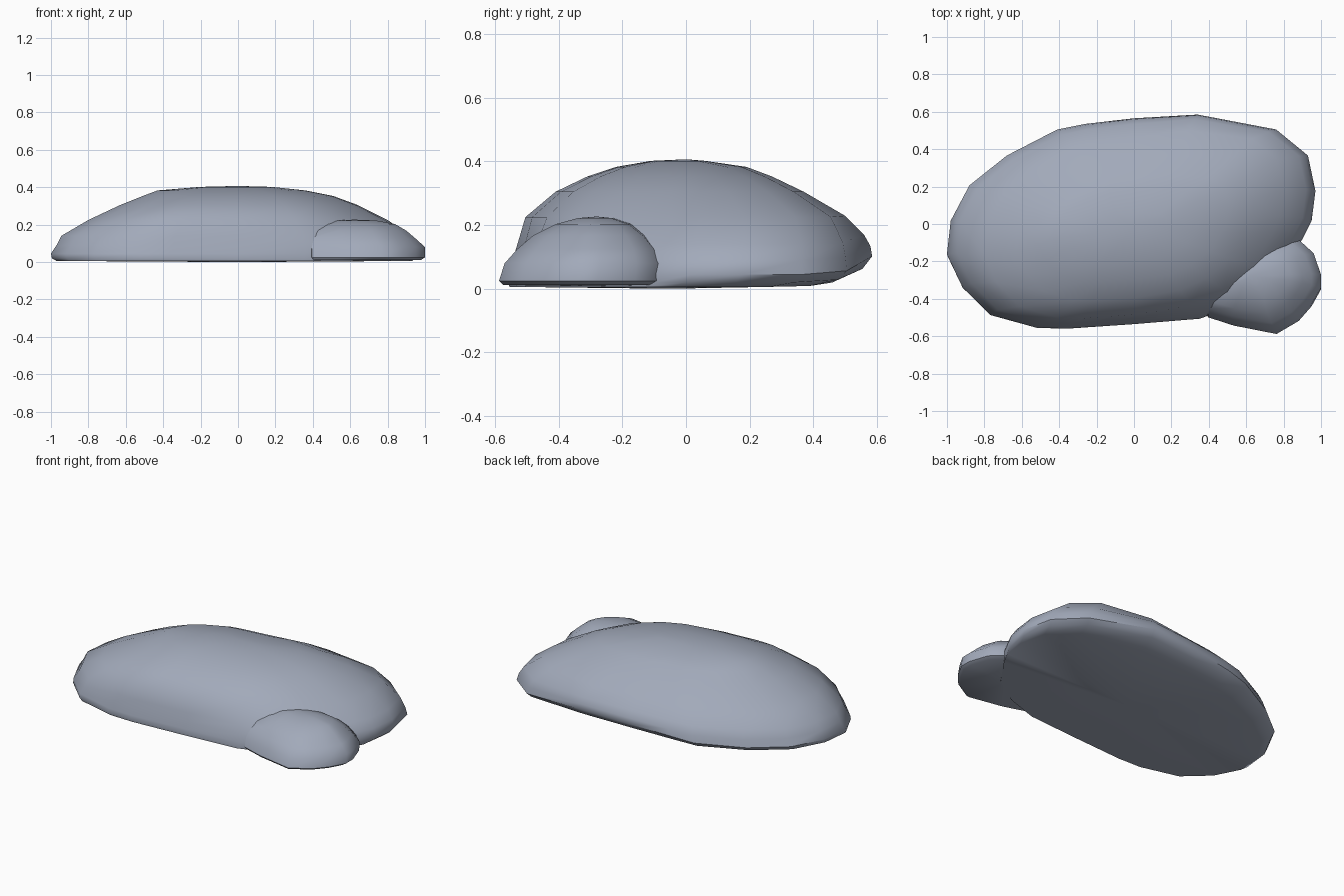
import bpy, bmesh, math

if "Cube" in bpy.data.objects:
    bpy.data.objects.remove(bpy.data.objects["Cube"])

stone = bpy.data.materials.new("blue_grey_stone")
stone.diffuse_color = (0.36, 0.40, 0.49, 1)
stone.use_nodes = True
stone.node_tree.nodes["Principled BSDF"].inputs["Base Color"].default_value = stone.diffuse_color


def boulder(name, outline, rings, base, peak, twist=0.0, lift=0.0):
    """Loft a plan outline through levels (x0, x1, y0, y1, z); close at base and peak.
    twist skews the right of the upper levels back, lift raises the rim at the back."""
    bm = bmesh.new()
    loops = []
    back = max(y for x, y in outline)
    for x0, x1, y0, y1, z in rings:
        skew = twist * max(0, min(1, (z - 0.1) / 0.15))
        pts = [(x, y + skew * max(0, x)) for x, y in outline]
        xs, ys = zip(*pts)
        loop = []
        for (x, y), (_, plan_y) in zip(pts, outline):
            w = max(0, 1 - (back - plan_y) / 0.1)
            fade = min(1, z / 0.03) * max(0, 1 - z / 0.24)
            loop.append(bm.verts.new((
                x0 + (x - min(xs)) / (max(xs) - min(xs)) * (x1 - x0),
                y0 + (y - min(ys)) / (max(ys) - min(ys)) * (y1 - y0),
                z + lift * w * fade)))
        loops.append(loop)
    n = len(outline)
    for a, b in zip(loops, loops[1:]):
        for i in range(n):
            j = (i + 1) % n
            bm.faces.new((a[i], a[j], b[j], b[i]))
    low, top = bm.verts.new(base), bm.verts.new(peak)
    for i in range(n):
        j = (i + 1) % n
        bm.faces.new((low, loops[0][j], loops[0][i]))
        bm.faces.new((top, loops[-1][i], loops[-1][j]))
    bmesh.ops.recalc_face_normals(bm, faces=bm.faces)
    mesh = bpy.data.meshes.new(name)
    bm.to_mesh(mesh)
    bm.free()
    mesh.materials.append(stone)
    ob = bpy.data.objects.new(name, mesh)
    bpy.context.collection.objects.link(ob)
    bpy.ops.object.select_all(action='DESELECT')
    ob.select_set(True)
    bpy.context.view_layer.objects.active = ob
    bpy.ops.object.shade_smooth_by_angle(angle=math.radians(48))


# Large flat-bottomed boulder
boulder("large_boulder",
        [(-1, -.16), (-.92, -.33), (-.77, -.48), (-.52, -.55), (-.36, -.555),
         (0, -.53), (.36, -.50), (.58, -.42), (.77, -.28), (.90, -.08),
         (.95, .02), (.97, .18), (.93, .37), (.76, .51), (.34, .59), (0, .57),
         (-.26, .54), (-.41, .51), (-.68, .37), (-.88, .21), (-.98, .02)],
        [(-.97, .93, -.555, .46, .006),
         (-.995, .955, -.56, .555, .02),
         (-1.0, .97, -.555, .585, .045),
         (-.97, .955, -.545, .58, .09),
         (-.945, .92, -.53, .56, .14),
         (-.80, .80, -.505, .50, .225),
         (-.63, .64, -.41, .37, .305),
         (-.51, .51, -.31, .27, .353),
         (-.43, .36, -.22, .19, .383),
         (-.20, .18, -.11, .06, .402)],
        (0, -.05, 0), (0, 0, .407), twist=.08, lift=.07)

# Small boulder leaning into the front right corner
boulder("small_boulder",
        [(.38, -.43), (.39, -.49), (.53, -.535), (.76, -.58), (.88, -.51),
         (.95, -.43), (1, -.34), (1, -.27), (.96, -.15), (.88, -.075),
         (.72, -.05), (.53, -.13), (.41, -.28)],
        [(.395, .98, -.575, -.085, .012),
         (.385, 1.0, -.588, -.06, .025),
         (.385, 1.0, -.57, -.06, .08),
         (.395, .95, -.53, -.08, .125),
         (.42, .90, -.48, -.12, .168),
         (.47, .84, -.41, -.17, .203),
         (.53, .74, -.34, -.23, .222)],
        (.7, -.3, .008), (.62, -.28, .227))
